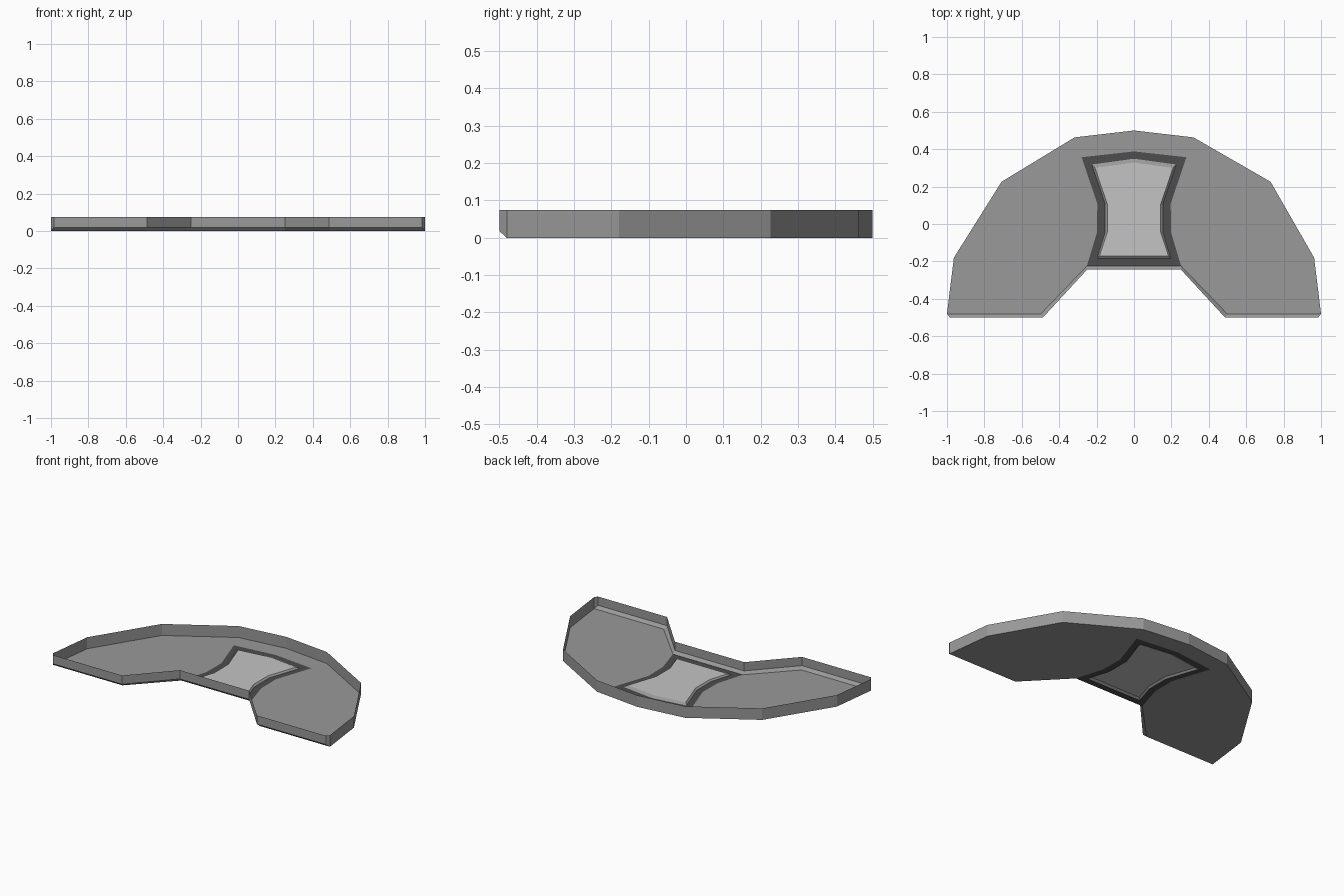
import bpy
import bmesh

cube = bpy.data.objects.get("Cube")
if cube:
    bpy.data.objects.remove(cube, do_unlink=True)

RIM = 0.075      # top of the wall
CHAMFER = 0.018  # height of the sloped front edge
RAISE = 0.01     # height of the panel above the floor


def material(name, value):
    mat = bpy.data.materials.new(name)
    mat.use_nodes = True
    colour = (value, value, value, 1)
    mat.diffuse_color = colour
    mat.node_tree.nodes["Principled BSDF"].inputs["Base Color"].default_value = colour
    return mat


shell_grey = material("shell grey", 0.32)
frame_grey = material("dark frame grey", 0.075)
panel_grey = material("light panel grey", 0.55)


def build(name, mat, polygons):
    """Make one flat-shaded sheet object from polygons of 3D points."""
    bm = bmesh.new()
    for points in polygons:
        bm.faces.new([bm.verts.new(p) for p in points])
    bmesh.ops.remove_doubles(bm, verts=bm.verts, dist=0.0005)
    bmesh.ops.recalc_face_normals(bm, faces=bm.faces)
    if sum(f.normal.z * f.calc_area() for f in bm.faces) < -0.001:
        bmesh.ops.reverse_faces(bm, faces=bm.faces)
    mesh = bpy.data.meshes.new(name)
    bm.to_mesh(mesh)
    bm.free()
    mesh.materials.append(mat)
    obj = bpy.data.objects.new(name, mesh)
    bpy.context.collection.objects.link(obj)
    return obj


def at(points, z):
    return [(x, y, z) for x, y in points]


def flip(points):
    return [(-p[0],) + tuple(p[1:]) for p in points]


def mirrored_loop(half):
    """Close a half outline that starts on the centre line."""
    return half + flip(half[1:])[::-1]


def strip(a, b, closed=True):
    n = len(a)
    return [[a[i], a[(i + 1) % n], b[(i + 1) % n], b[i]]
            for i in range(n if closed else n - 1)]


# Half outlines, from the back centre round to the front
def back_edge(shoulder):
    return [(0, 0.5), (0.318, 0.463), (shoulder, 0.226), (0.963, -0.18), (1, -0.48)]


front_low = [(1, -0.48), (0.498, -0.48), (0.252, -0.225)]
front_high = [(0.985, -0.5), (0.487, -0.5), (0.25, -0.243)]
frame_outer = [(0, 0.388), (0.28, 0.357), (0.196, 0.108), (0.198, -0.045), (0.252, -0.225)]
frame_inner = [(0, 0.349), (0.226, 0.318), (0.154, 0.106), (0.154, -0.045), (0.197, -0.184)]
panel_edge = [(0, 0.328), (0.209, 0.301), (0.142, 0.104), (0.142, -0.042), (0.184, -0.17)]

# Floor wings, outer walls and sloped front edge, left and right
for side, shoulder in (("left", 0.73), ("right", 0.708)):
    turn = (lambda p: p) if side == "left" else flip
    back = back_edge(shoulder)
    floor = back + front_low[1:] + frame_outer[-2::-1]
    build(side + "_floor", shell_grey, [turn(at(floor, 0))])
    foot = at(back, 0) + at(front_high, CHAMFER)
    rim = at(back + front_high, RIM)
    build(side + "_wall", shell_grey, strip(turn(foot), turn(rim), closed=False))
    build(side + "_front_chamfer", shell_grey,
          strip(turn(at(front_low, 0)), turn(at(front_high, CHAMFER)), closed=False))

# Middle of the front edge, between the two wings
low, high = front_low[-1], front_high[-1]
low_edge, mid_edge, top_edge = (at([p, (-p[0], p[1])], z) for p, z in
                                ((low, 0), (high, CHAMFER), (high, RIM)))
build("middle_front_chamfer", shell_grey, strip(low_edge, mid_edge, closed=False))
build("middle_front_wall", shell_grey, strip(mid_edge, top_edge, closed=False))

# Dark frame and raised light panel with its sloped border
outer, inner, edge = map(mirrored_loop, (frame_outer, frame_inner, panel_edge))
build("panel_frame", frame_grey, strip(at(outer, 0), at(inner, 0)))
build("panel_border", shell_grey, strip(at(inner, 0), at(edge, RAISE)))
build("panel", panel_grey, [at(edge, RAISE)])
